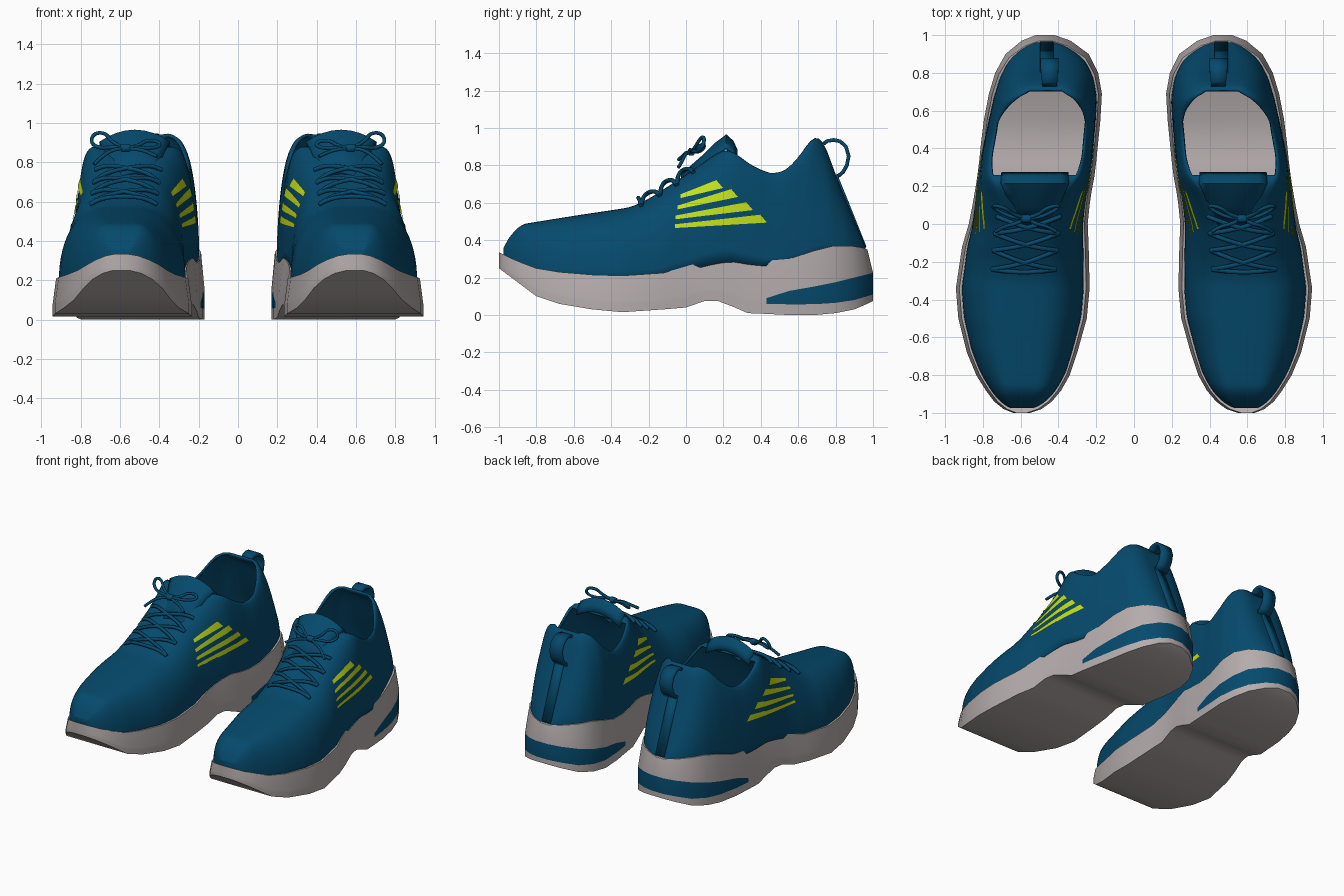
import bpy, bmesh, math

if "Cube" in bpy.data.objects:
    bpy.data.objects.remove(bpy.data.objects["Cube"])

def material(name, rgb):
    m = bpy.data.materials.new(name)
    m.diffuse_color = (*rgb, 1)
    m.use_nodes = True
    m.node_tree.nodes["Principled BSDF"].inputs["Base Color"].default_value = m.diffuse_color
    return m

TEAL = material("teal_fabric", (0.0015, 0.068, 0.152))
GREY = material("warm_grey_rubber", (0.47, 0.42, 0.42))
LIME = material("lime_stripe", (0.55, 0.75, 0.012))

# sole stations: y, inner x, outer x, bottom z, top z
SOLE = [(-1.0, .55, .64, .25, .335), (-.98, .49, .69, .235, .325), (-.94, .435, .74, .205, .305),
        (-.88, .385, .785, .16, .28),
        (-.8, .34, .835, .10, .25), (-.68, .30, .885, .06, .23), (-.5, .25, .93, .03, .215),
        (-.34, .235, .943, .015, .21), (-.12, .24, .91, .03, .225), (0, .245, .875, .04, .26),
        (.1, .235, .855, .075, .29), (.17, .225, .843, .075, .305), (.25, .21, .83, .045, .315),
        (.33, .20, .82, .01, .30), (.43, .19, .81, .006, .29), (.55, .178, .795, 0, .30),
        (.69, .17, .768, 0, .345), (.8, .19, .735, .01, .37), (.9, .24, .68, .03, .37),
        (.97, .335, .595, .06, .36), (1.0, .42, .52, .075, .35)]
# upper stations: y, top z, half width of the flat top
UPPER = [(-.975, .36, .05), (-.94, .425, .05), (-.88, .485, .05), (-.6, .53, .04), (-.3, .575, .04),
         (-.2, .62, .04), (0, .75, .06), (.12, .835, .11), (.2, .885, .17), (.25, .875, .22),
         (.35, .80, .24), (.45, .755, .245), (.53, .77, .238), (.6, .84, .205), (.65, .915, .165),
         (.68, .95, .13), (.705, .955, .08), (.74, .92, .07), (.80, .75, .07), (.96, .36, .04)]
# heel band: y, lower z, upper z
BAND = [(.43, .06, .09), (.5, .058, .12), (.65, .055, .145), (.8, .065, .175), (.9, .08, .2), (1, .11, .225)]

def lin(tab, y, c):
    if y <= tab[0][0]:
        return tab[0][c]
    for a, b in zip(tab, tab[1:]):
        if y <= b[0]:
            return a[c] + (b[c] - a[c]) * (y - a[0]) / (b[0] - a[0])
    return tab[-1][c]

def soft(tab, y, c):
    r = max(0, min(.025, (y - tab[0][0]) * .5, (tab[-1][0] - y) * .5))
    return sum(lin(tab, y + k * r, c) for k in (-1, -.5, 0, .5, 1)) / 5

def roundness(y):
    """Cross-section exponents; the heel leans in more than the toe."""
    t = min(1, max(0, (y - .1) / .35))
    return 2.2 - .35 * t, 2.7 - .5 * t

def section(y):
    """Centre x, half width, flat half width, base z and top z of the upper at y."""
    ys = (y + .0075) / .9735
    xl, xr = soft(SOLE, ys, 1), soft(SOLE, ys, 2)
    bulge = math.exp(-((y - .25) / .25) ** 2)
    w = (xr - xl) / 2 * (.915 + .04 * bulge)
    zb = soft(SOLE, y, 4) - .03
    return ((xl + xr) / 2 + .01 * bulge, w, min(soft(UPPER, y, 2), .82 * w), zb,
            max(soft(UPPER, y, 1), zb + .03))

def wall_x(y, z):
    c, w, g, zb, zt = section(y)
    p, q = roundness(y)
    u = min(1, max(0, (z - zb) / (zt - zb)))
    return c, g + (w - g) * (1 - u ** p) ** (1 / q)

def top_z(y, dx):
    c, w, g, zb, zt = section(y)
    p, q = roundness(y)
    v = min(1, max(0, (abs(dx) - g) / (w - g)))
    return zb + (zt - zb) * (1 - v ** q) ** (1 / p)

def mesh_obj(name, verts, faces, mats, idx=None, angle=40, thick=0, offset=-1):
    me = bpy.data.meshes.new(name)
    me.from_pydata(verts, [], faces)
    for m in mats:
        me.materials.append(m)
    if idx:
        me.polygons.foreach_set("material_index", idx)
    bm = bmesh.new()
    bm.from_mesh(me)
    bmesh.ops.recalc_face_normals(bm, faces=bm.faces)
    bm.to_mesh(me)
    bm.free()
    ob = bpy.data.objects.new(name, me)
    bpy.context.collection.objects.link(ob)
    bpy.ops.object.select_all(action='DESELECT')
    ob.select_set(True)
    bpy.context.view_layer.objects.active = ob
    bpy.ops.object.shade_smooth_by_angle(angle=math.radians(angle))
    if thick:
        mod = ob.modifiers.new("thickness", 'SOLIDIFY')
        mod.thickness, mod.offset = thick, offset
    return ob

def grid_faces(rows, cols):
    return [(r * cols + c, r * cols + c + 1, (r + 1) * cols + c + 1, (r + 1) * cols + c)
            for r in range(rows - 1) for c in range(cols - 1)]

def ribbon(name, s, cx, path, half, thick, crown=0, cols=2):
    """Band following a (y, z, width factor) path, optionally arched across."""
    verts = []
    for y, z, k in path:
        for i in range(cols):
            t = 2 * i / (cols - 1) - 1
            verts.append((s * (cx + t * half * k), y, z - crown * t * t))
    mesh_obj(name, verts, grid_faces(len(path), cols), [TEAL], thick=thick, offset=0, angle=50)

def cord(name, s, lines, radius=.011):
    cu = bpy.data.curves.new(name, 'CURVE')
    cu.dimensions = '3D'
    cu.bevel_depth, cu.bevel_resolution, cu.resolution_u = radius, 1, 4
    cu.use_fill_caps = True
    for pts in lines:
        sp = cu.splines.new('NURBS')
        sp.points.add(len(pts) - 1)
        for p, (x, y, z) in zip(sp.points, pts):
            p.co = (s * x, y, z, 1)
        sp.order_u, sp.use_endpoint_u = 3, True
    cu.materials.append(TEAL)
    bpy.context.collection.objects.link(bpy.data.objects.new(name, cu))

def sole(name, s):
    verts, faces, idx = [], [], []
    for y, xl, xr, zb, zt in SOLE:
        if y >= .43:
            lo, hi = lin(BAND, y, 1), lin(BAND, y, 2)
        else:
            lo, hi = zb + .2 * (zt - zb), zb + .3 * (zt - zb)
        yt = y - .03 * max(0, (y - .7) / .3)
        zs = (zb, lo, hi, zt)
        ins = (0, 0, 0, .018)
        for k in range(4):
            verts.append((s * (xl + ins[k]), yt if k == 3 else y, zs[k]))
        for k in (3, 2, 1, 0):
            verts.append((s * (xr - ins[k]), yt if k == 3 else y, zs[k]))
    for r in range(len(SOLE) - 1):
        for c in range(8):
            a, b = r * 8 + c, r * 8 + (c + 1) % 8
            faces.append((a, b, b + 8, a + 8))
            idx.append(int(c in (1, 5) and SOLE[r][0] >= .43))
    for base, heel in ((0, 0), (len(verts) - 8, 1)):  # toe and heel ends
        for k in range(3):
            faces.append((base + k, base + k + 1, base + 6 - k, base + 7 - k))
            idx.append(int(heel and k == 1))
    mesh_obj(name, verts, faces, [GREY, TEAL], idx, angle=30)

def upper(name, s, n=90, h=16):
    verts, faces, ys = [], [], []
    for i in range(n + 1):
        y = -.0075 - .9675 * math.cos(math.pi * i / n)
        ys.append(y)
        c, w, g, zb, zt = section(y)
        p, q = roundness(y)
        half = []
        for j in range(h):
            a = math.pi / 2 * j / (h - 1)
            half.append((g + (w - g) * max(0, math.cos(a)) ** (2 / q),
                         zb + (zt - zb) * math.sin(a) ** (2 / p)))
        verts += [(s * (c - x), y, z) for x, z in half]
        verts += [(s * (c + x), y, z) for x, z in reversed(half)]
    m = 2 * h
    for i in range(n):
        is_open = .245 < (ys[i] + ys[i + 1]) / 2 < .70
        for c in range(m - 1):
            if not (c == h - 1 and is_open):  # foot opening
                a = i * m + c
                faces.append((a, a + 1, a + m + 1, a + m))
    faces += [tuple(range(m)), tuple(range(n * m, n * m + m))]
    mesh_obj(name, verts, faces, [TEAL], angle=70, thick=.015)

def stripes(name, s):
    verts, faces = [], []
    for y0, z0, y1, z1 in ((-.03, .635, .20, .70), (-.045, .575, .28, .652),
                           (-.055, .522, .36, .582), (-.06, .475, .435, .515)):
        for side in (-1, 1):
            base = len(verts)
            for i in range(15):
                t = i / 14
                for k in (-1, 0, 1):
                    y = y0 + (y1 - .02 - .018 * k - y0) * t
                    z = z0 + (z1 - z0) * t + k * (.01 + .011 * t)
                    c, x = wall_x(y, z)
                    verts.append((s * (c + side * (x + .007)), y, z))
            faces += [tuple(base + v for v in f) for f in grid_faces(15, 3)]
    mesh_obj(name, verts, faces, [LIME])

def laces(name, s):
    rows = (-.24, -.14, -.05, .04)
    ties = [(rows[0], rows[0])] + list(zip(rows, rows[1:])) + list(zip(rows[1:], rows))
    lines = []
    for ya, yb in ties:
        pts = []
        for i in range(11):
            t = i / 10
            y, dx = ya + (yb - ya) * t, -.17 + .34 * t
            pts.append((section(y)[0] + dx, y - .015 * math.sin(math.pi * t),
                        top_z(y, dx) + .01 + .014 * math.sin(math.pi * t)))
        lines.append(pts)
    cord(name, s, lines, .012)

def bow(name, s):
    kx, ky, kz = .572, .03, .87
    loop = [(0, 0, 0), (.07, .02, .03), (.10, .05, .08), (.16, .07, .08), (.18, .06, .03),
            (.13, .03, 0), (.06, 0, .01), (0, 0, 0)]
    tail = [(0, 0, 0), (.05, -.03, 0), (.11, -.04, -.03), (.16, -.07, -.08)]
    lines = [[(kx + m * x, ky + y, kz + z * (1 if m > 0 else .5)) for x, y, z in part]
             for part in (loop, tail) for m in (1, -1)]
    cord(name, s, lines, .01)
    # knot
    cord(name + "_knot", s, [[(kx - .02, ky, kz), (kx, ky - .005, kz + .005), (kx + .02, ky, kz)]], .022)

for side, s in (("right", 1), ("left", -1)):
    sole(side + "_sole", s)
    upper(side + "_upper", s)
    stripes(side + "_side_stripes", s)
    laces(side + "_laces", s)
    bow(side + "_bow", s)
    ribbon(side + "_tongue", s, .525, [(-.02, .745, .6), (.1, .85, .72), (.16, .91, .85), (.215, .955, 1),
                                       (.245, .925, 1), (.265, .88, 1)], .175, .022, crown=.06, cols=9)
    ribbon(side + "_heel_pull_tab", s, .447, [(.735, .915, .8), (.755, .93, .85), (.79, .936, .9),
                                              (.825, .928, 1), (.855, .9, 1), (.87, .85, 1), (.86, .8, 1),
                                              (.84, .765, 1), (.805, .735, 1)], .048, .02)
    ribbon(side + "_heel_strip", s, .462, [(.80, .75, 1), (.86, .604, 1), (.957, .36, 1)], .035, .018)
